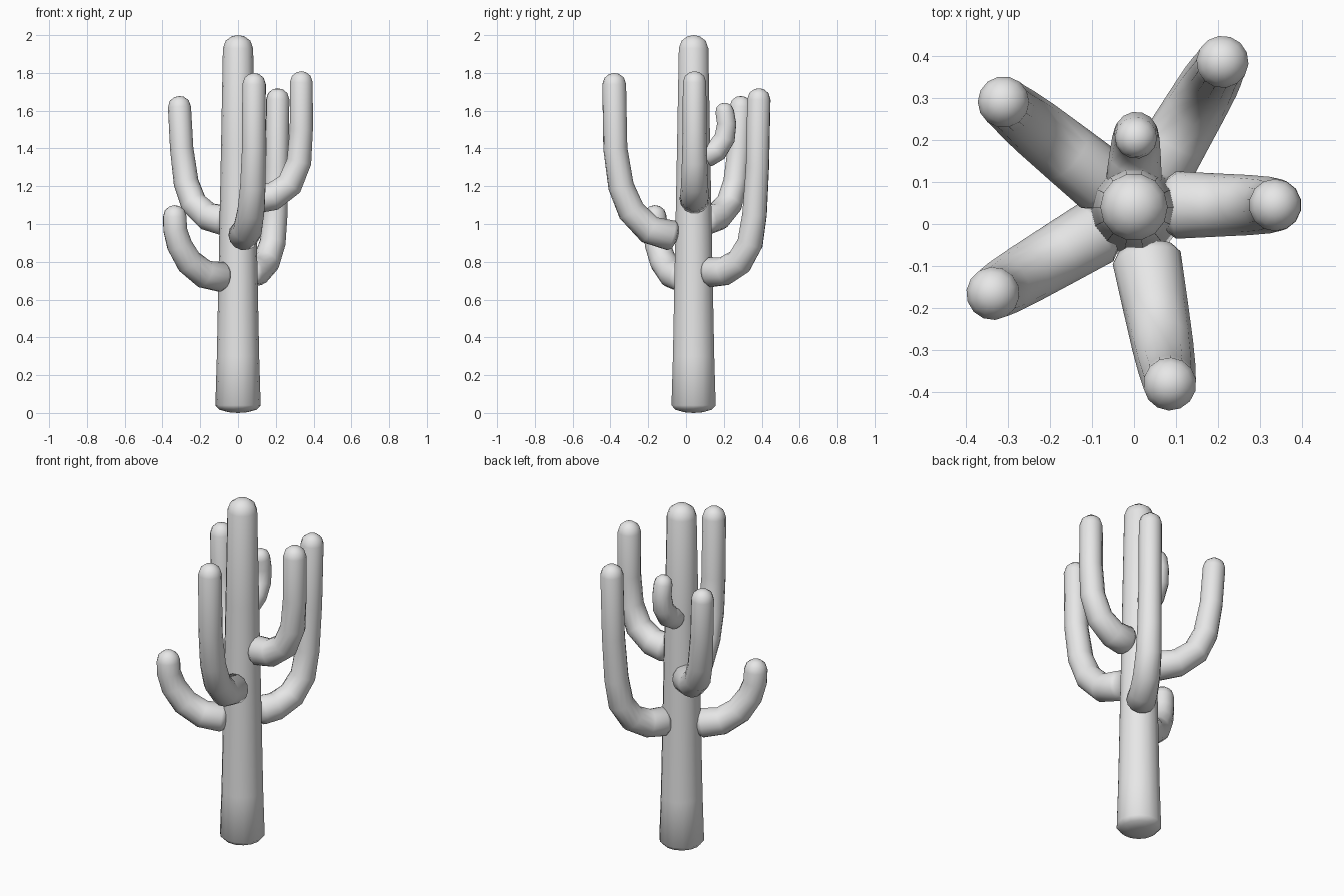
import bpy, bmesh
from math import sin, cos, pi, radians
from mathutils import Vector

cube = bpy.data.objects.get("Cube")
if cube:
    bpy.data.objects.remove(cube)

SIDES = 14
grey = bpy.data.materials.new("plain_grey")
grey.use_nodes = True
COLOUR = (0.8, 0.8, 0.8, 1)
grey.diffuse_color = COLOUR
grey.node_tree.nodes["Principled BSDF"].inputs["Base Color"].default_value = COLOUR


def tube(name, path, radii, start_dome, end_dome, side):
    """Tapered tube along a planar path, closed by a dome at each end."""
    pts = [Vector(p) for p in path]
    first = (pts[1] - pts[0]).normalized()
    last = (pts[-1] - pts[-2]).normalized()
    rings = []
    for a in (65, 35):
        rings.append((pts[0] - first * start_dome * sin(radians(a)), first, radii[0] * cos(radians(a))))
    for i, p in enumerate(pts):
        ahead = (pts[min(i + 1, len(pts) - 1)] - p).normalized()
        behind = (p - pts[max(i - 1, 0)]).normalized()
        rings.append((p, (ahead + behind).normalized(), radii[i]))
    for a in (35, 65):
        rings.append((pts[-1] + last * end_dome * sin(radians(a)), last, radii[-1] * cos(radians(a))))

    bm = bmesh.new()
    loops = []
    for centre, axis, r in rings:
        up = axis.cross(side)
        loops.append([bm.verts.new(centre + r * (side * cos(2 * pi * k / SIDES) + up * sin(2 * pi * k / SIDES)))
                      for k in range(SIDES)])
    for a, b in zip(loops, loops[1:]):
        for k in range(SIDES):
            n = (k + 1) % SIDES
            bm.faces.new((a[k], a[n], b[n], b[k]))
    for loop, tip in ((loops[0], pts[0] - first * start_dome), (loops[-1], pts[-1] + last * end_dome)):
        pole = bm.verts.new(tip)
        for k in range(SIDES):
            bm.faces.new((loop[k], loop[(k + 1) % SIDES], pole))
    bmesh.ops.recalc_face_normals(bm, faces=bm.faces)
    for f in bm.faces:
        f.smooth = True
    mesh = bpy.data.meshes.new(name)
    bm.to_mesh(mesh)
    bm.free()
    mesh.materials.append(grey)
    obj = bpy.data.objects.new(name, mesh)
    bpy.context.collection.objects.link(obj)
    return obj


def arm(name, root, tip, profile, r_root, r_tip):
    """Upturned arm: profile lists (share of the way from root to tip, height)."""
    root, tip = Vector((*root, 0)), Vector((*tip, 0))
    out = (tip - root).normalized()
    path = [root.lerp(tip, t) + Vector((0, 0, z)) for t, z in profile]
    n = len(path) - 1
    radii = [r_root + (r_tip - r_root) * min(1, 1.2 * i / n) for i in range(n + 1)]
    tube(name, path, radii, 0.035, r_tip * 0.95, out.cross(Vector((0, 0, 1))))


# Trunk
trunk_path = [(0, 0.04, z) for z in (0.04, 0.3, 0.8, 1.4, 1.93)]
tube("trunk", trunk_path, [0.12, 0.112, 0.102, 0.09, 0.08], 0.04, 0.07, Vector((1, 0, 0)))

# Arms
arm("left_arm", (0.10, 0.045), (0.335, 0.045),
    [(0, 1.135), (0.36, 1.145), (0.74, 1.21), (0.95, 1.33), (1, 1.5), (1, 1.75)], 0.08, 0.062)
arm("front_arm", (0.03, -0.08), (0.085, -0.38),
    [(0, 0.94), (0.38, 0.97), (0.70, 1.07), (0.88, 1.2), (0.98, 1.4), (1, 1.74)], 0.082, 0.063)
arm("front_right_arm", (-0.09, -0.02), (-0.335, -0.165),
    [(0, 0.72), (0.36, 0.735), (0.69, 0.80), (0.9, 0.89), (0.99, 0.97), (1, 1.04)], 0.08, 0.063)
arm("back_right_arm", (-0.075, 0.10), (-0.31, 0.29),
    [(0, 1.02), (0.36, 1.04), (0.68, 1.11), (0.85, 1.22), (0.95, 1.4), (1, 1.62)], 0.08, 0.061)
arm("back_left_arm", (0.06, 0.13), (0.21, 0.385),
    [(0, 0.745), (0.28, 0.75), (0.6, 0.80), (0.82, 0.90), (0.91, 1.05), (0.97, 1.3), (1, 1.66)], 0.08, 0.062)
arm("small_back_arm", (0.0, 0.11), (0.005, 0.215),
    [(0, 1.365), (0.5, 1.39), (0.9, 1.455), (1, 1.53), (0.9, 1.595)], 0.066, 0.05)
